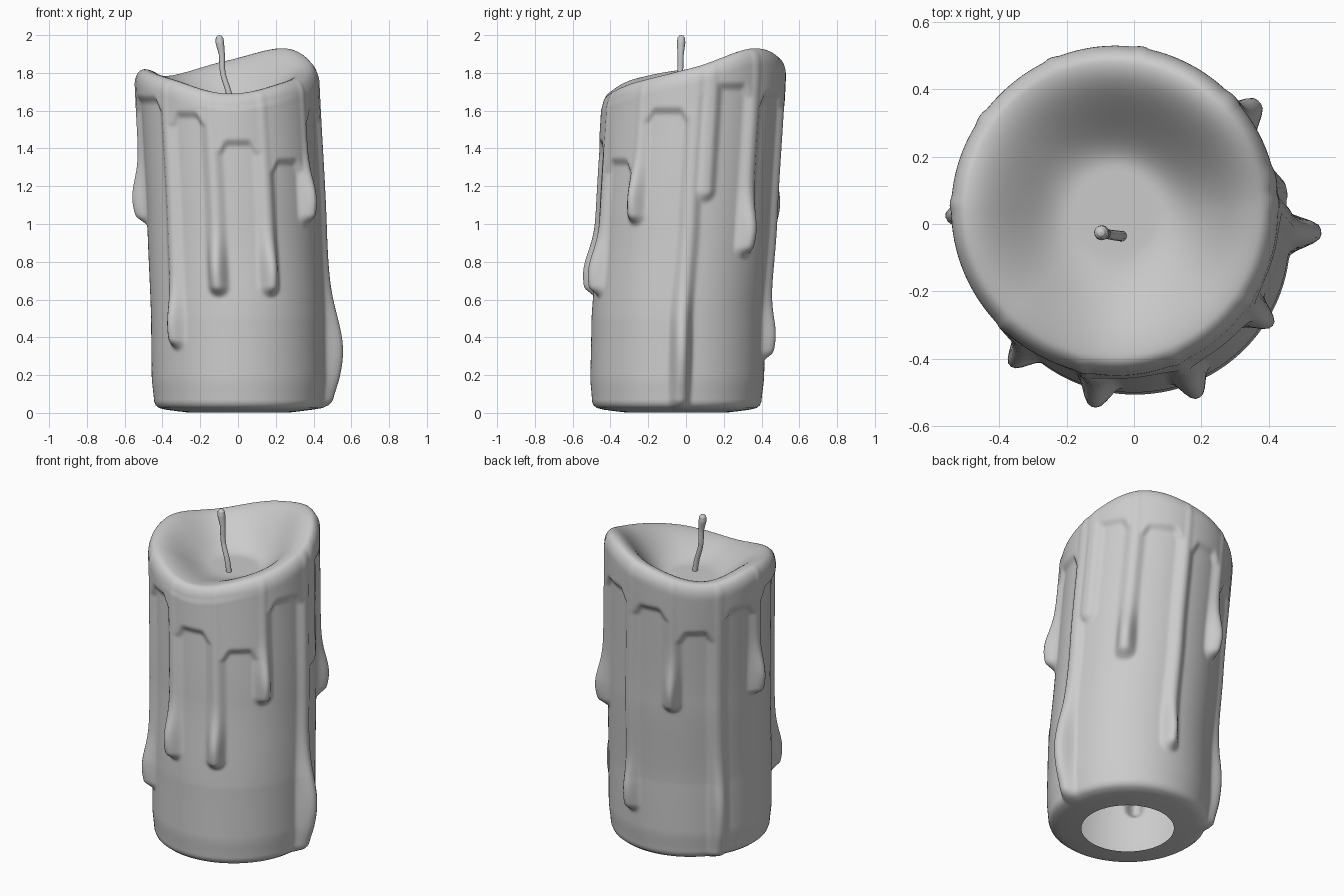
import bpy, bmesh, math

if "Cube" in bpy.data.objects:
    bpy.data.objects.remove(bpy.data.objects["Cube"])

N, ROWS = 256, 150          # sides, wall rows
R = 0.46                    # bare candle radius
FLOOR = 1.63                # bottom of the melted bowl
CREST = 0.435               # radius of the rim crest
SHEATH = 0.025              # thickness of the melted layer

# rim height every 45 degrees, starting at +x
RIM = [1.83, 1.93, 1.865, 1.785, 1.82, 1.77, 1.69, 1.75]
# drips: angle, lower end, half width, end bulge
DRIPS = [(2, 0.02, .055, .065), (43, .83, .055, .045), (80, .28, .05, .035),
         (113, .97, .05, .045), (145, .0, .055, .035), (178, 1.0, .05, .045),
         (226, .34, .05, .04), (258, .62, .052, .045), (292, .62, .052, .045),
         (325, 1.0, .05, .045)]
# layer edge height in the gap after each drip
ARCH = [1.73, 1.68, 1.62, 1.48, 1.6, 1.66, 1.58, 1.43, 1.33, 1.6]
# short side run that merges with the first drip
EXTRA = [(11, 1.12, .06, .0)]


def lerp_table(table, z):
    for (z0, *a), (z1, *b) in zip(table, table[1:]):
        if z <= z1:
            t = max(0, (z - z0) / (z1 - z0))
            t = t * t * (3 - 2 * t) * .3 + t * .7
            return [p + (q - p) * t for p, q in zip(a, b)]
    return table[-1][1:]


def centre(z):
    return lerp_table([(0, .005, -.05), (.5, 0, -.04), (1, -.02, .0),
                       (1.8, -.06, .045), (2.1, -.06, .045)], z)


def step(a, b, x):
    t = min(1, max(0, (x - a) / (b - a)))
    return t * t * (3 - 2 * t)


def rim(deg):
    f = (deg % 360) / 45
    i, t = int(f), f - int(f)
    a, b, c, d = (RIM[(i + k) % 8] for k in (-1, 0, 1, 2))
    return b + .5 * t * (c - a + t * (2*a - 5*b + 4*c - d + t * (3*(b - c) + d - a)))


def wax(deg, z):
    """Thickness of the melted layer and drips."""
    h = 0
    for a, end, w, bulge in DRIPS + EXTRA:
        s = math.radians((deg - a + 180) % 360 - 180) * .48
        if abs(s) > .12:
            continue
        dist = math.hypot(s, max(0, end + w - z))
        fat = math.exp(-((z - end - .13) / (.15 if end > .1 else .25)) ** 2)
        if end < .1:
            fat = math.exp(-((z - .33) / .24) ** 2)
        h = max(h, step(w + .015, w - .045, dist) * (.03 + bulge * fat))
    for i, edge in enumerate(ARCH):
        a0 = DRIPS[i][0]
        a1 = DRIPS[(i + 1) % len(DRIPS)][0]
        span = (a1 - a0) % 360
        u = ((deg - a0) % 360) / span
        if u < 1:
            side = min(u, 1 - u) * math.radians(span) * .48
            edge -= .07 * (1 - step(.03, .085, side))
            h = max(h, SHEATH * step(edge - .025, edge + .025, z))
    return h


def column(deg):
    """Points (radius, height) from the bottom hole to the bowl."""
    top = rim(deg)
    low = wax(deg, .06)
    pts = [(.25, 0), (.32, .008), (.39, .017), (.425 + low * .4, .025),
           (.442 + low * .75, .04)]
    shoulder = top - .085
    for k in range(ROWS):
        z = .06 + (shoulder - .06) * k / (ROWS - 1)
        pts.append((R - .012 * (1 - step(.04, .2, z)) + wax(deg, z), z))
    r0 = pts[-1][0]
    for k in range(1, 11):
        t = k / 10 * math.pi / 2
        pts.append((CREST + (r0 - CREST) * math.cos(t), shoulder + .085 * math.sin(t)))
    for k in range(1, 26):
        q = 1 - k / 26
        pts.append((CREST * q, FLOOR + (top - FLOOR) * step(.3, 1.0, q)))
    return pts


# candle body: one shell, open underneath
bm = bmesh.new()
grid = []
for i in range(N):
    deg = 360 * i / N
    ca, sa = math.cos(math.radians(deg)), math.sin(math.radians(deg))
    col = []
    for k, (r, z) in enumerate(column(deg)):
        cx, cy = centre(z if k < ROWS + 5 else max(z, 1.7))
        col.append(bm.verts.new((cx + r * ca, cy + r * sa, z)))
    grid.append(col)
for i in range(N):
    a, b = grid[i], grid[(i + 1) % N]
    for k in range(len(a) - 1):
        bm.faces.new((a[k], b[k], b[k + 1], a[k + 1]))
cx, cy = centre(1.7)
mid = bm.verts.new((cx, cy, FLOOR))
for i in range(N):
    bm.faces.new((grid[i][-1], grid[(i + 1) % N][-1], mid))
for f in bm.faces:
    f.smooth = True
mesh = bpy.data.meshes.new("candle_body")
bm.to_mesh(mesh)
bm.free()
body = bpy.data.objects.new("candle_body", mesh)
bpy.context.collection.objects.link(body)

# soften the drip edges slightly
sm = body.modifiers.new("soften", 'SMOOTH')
sm.factor = .5
sm.iterations = 2

# wick: bent tube with a rounded, thicker tip
WICK = [(-.03, -.036, 1.58, .9), (-.048, -.035, 1.69, .85), (-.08, -.03, 1.8, .8),
        (-.086, -.028, 1.9, .9), (-.096, -.026, 1.96, 1.25),
        (-.098, -.025, 1.985, 1.1), (-.098, -.025, 1.997, .6), (-.098, -.025, 2.0, .05)]
cu = bpy.data.curves.new("wick", 'CURVE')
cu.dimensions = '3D'
cu.bevel_depth = .018
cu.bevel_resolution = 4
cu.resolution_u = 8
cu.use_fill_caps = True
sp = cu.splines.new('BEZIER')
sp.bezier_points.add(len(WICK) - 1)
for p, (x, y, z, r) in zip(sp.bezier_points, WICK):
    p.co = (x, y, z)
    p.radius = r
    p.handle_left_type = p.handle_right_type = 'AUTO'
bpy.context.collection.objects.link(bpy.data.objects.new("wick", cu))
